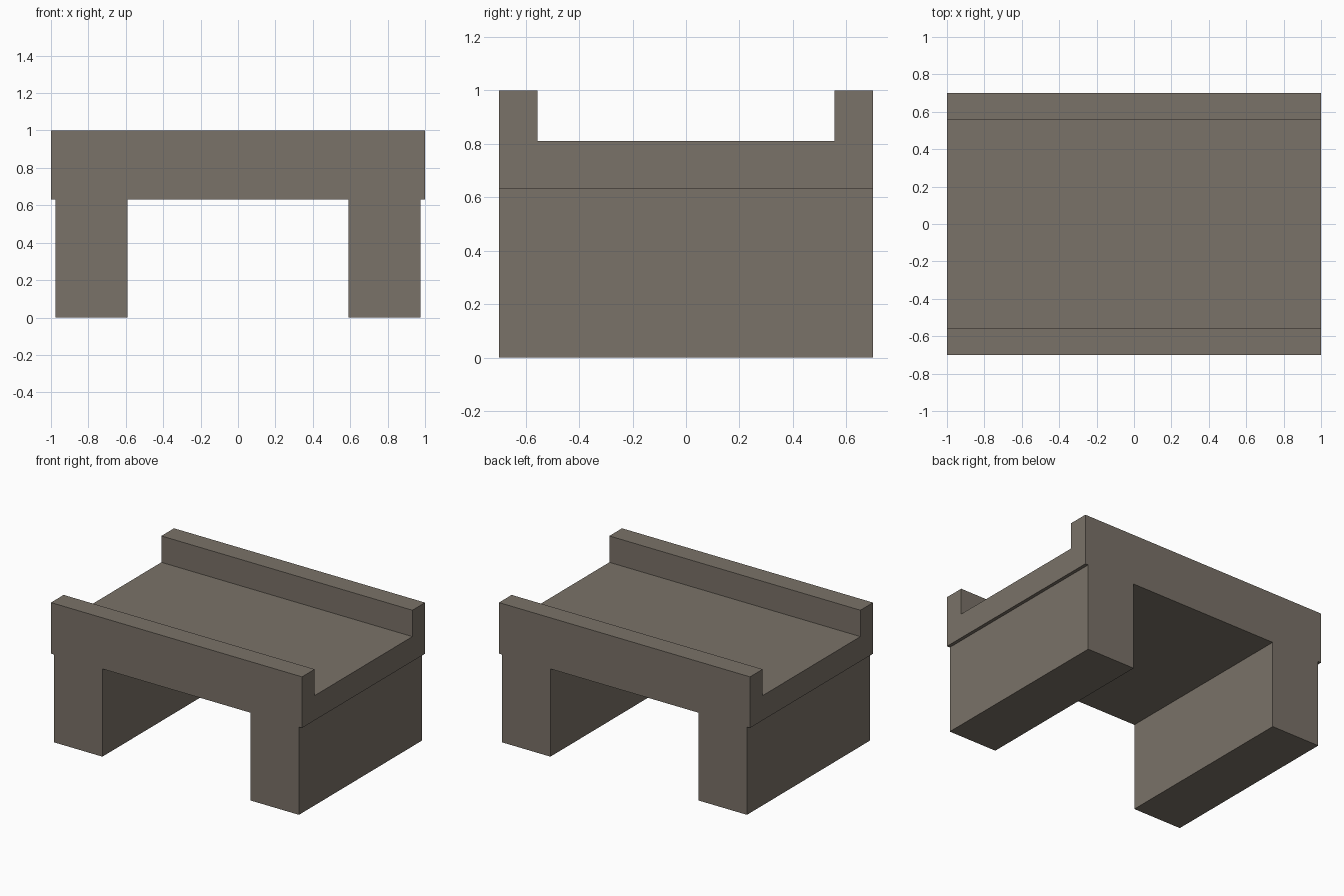
import bpy, bmesh

if "Cube" in bpy.data.objects:
    bpy.data.objects.remove(bpy.data.objects["Cube"])

stone = bpy.data.materials.new("warm grey stone")
stone.diffuse_color = (0.195, 0.168, 0.138, 1)
stone.use_nodes = True
stone.node_tree.nodes["Principled BSDF"].inputs["Base Color"].default_value = stone.diffuse_color


def make_object(name, bm):
    bmesh.ops.recalc_face_normals(bm, faces=bm.faces)
    mesh = bpy.data.meshes.new(name)
    bm.to_mesh(mesh)
    bm.free()
    mesh.materials.append(stone)
    obj = bpy.data.objects.new(name, mesh)
    bpy.context.collection.objects.link(obj)
    return obj


def extrude_profile(name, points, x0, x1):
    """Extrude a (y, z) outline along x."""
    bm = bmesh.new()
    face = bm.faces.new([bm.verts.new((x0, y, z)) for y, z in points])
    out = bmesh.ops.extrude_face_region(bm, geom=[face])
    verts = [v for v in out["geom"] if isinstance(v, bmesh.types.BMVert)]
    bmesh.ops.translate(bm, verts=verts, vec=(x1 - x0, 0, 0))
    return make_object(name, bm)


WIDTH, INNER = 0.70, 0.556        # half depth, inner face of the parapets
UNDER, FLOOR, TOP = 0.632, 0.81, 1.0

# Bridge deck with a raised parapet along front and back
half = [(WIDTH, UNDER), (WIDTH, TOP), (INNER, TOP), (INNER, FLOOR)]
extrude_profile("bridge_deck", half + [(-y, z) for y, z in reversed(half)], -1, 1)

# Solid support pier at each end, slightly set in from the deck
pier = [(-WIDTH, 0), (WIDTH, 0), (WIDTH, UNDER), (-WIDTH, UNDER)]
for side, sign in (("left", -1), ("right", 1)):
    extrude_profile(side + "_pier", pier, sign * 0.59, sign * 0.976)
